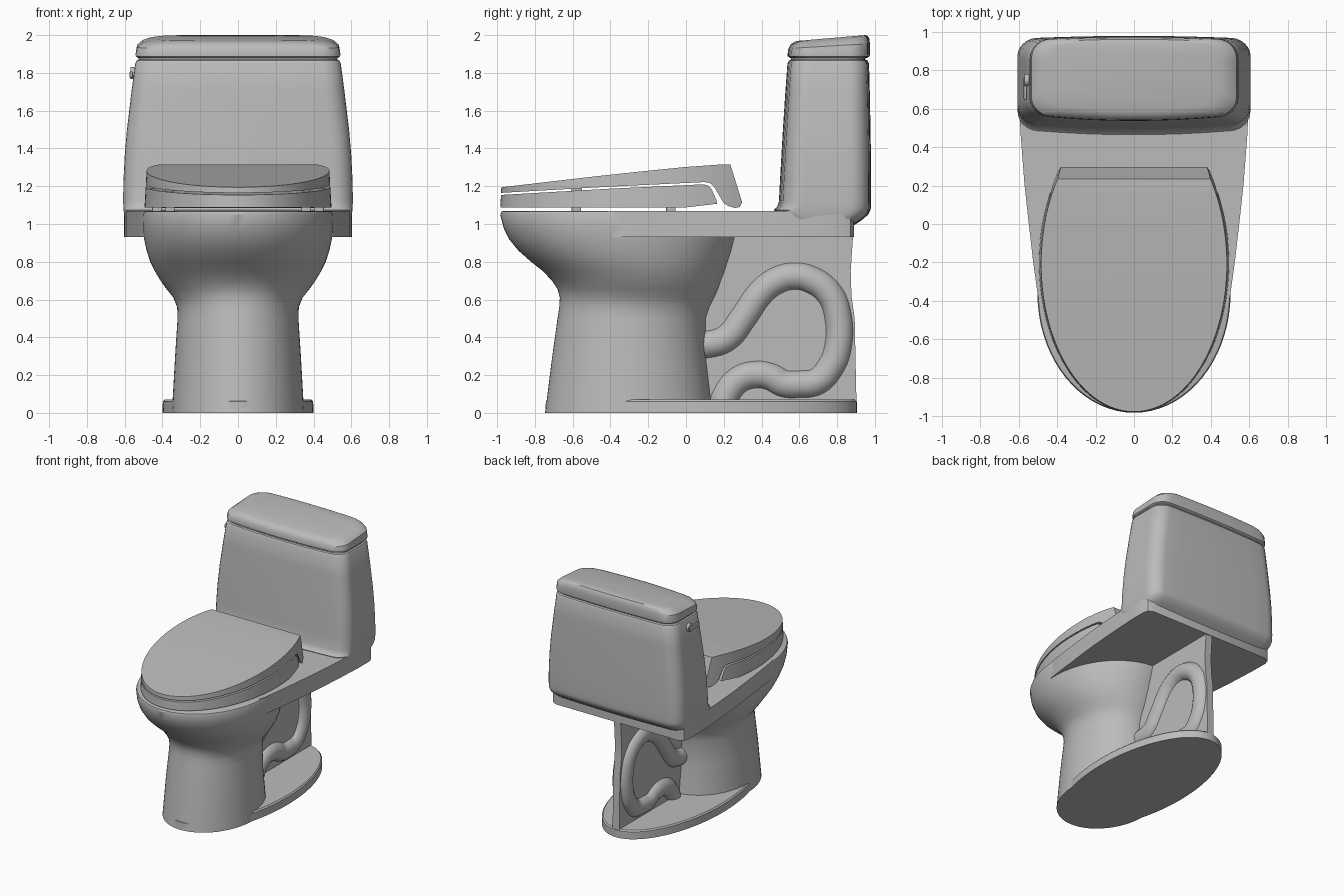
import bpy, bmesh
from math import sin, cos, pi, radians
from mathutils import Matrix

scene = bpy.context.scene
if "Cube" in scene.objects:
    bpy.data.objects.remove(scene.objects["Cube"], do_unlink=True)

porcelain = bpy.data.materials.new("grey_porcelain")
porcelain.use_nodes = True
GREY = (0.5, 0.5, 0.5, 1)
porcelain.diffuse_color = GREY
porcelain.node_tree.nodes["Principled BSDF"].inputs["Base Color"].default_value = GREY


def finish(obj, angle=32):
    obj.data.materials.clear()
    obj.data.materials.append(porcelain)
    bpy.ops.object.select_all(action="DESELECT")
    obj.select_set(True)
    bpy.context.view_layer.objects.active = obj
    bpy.ops.object.shade_smooth_by_angle(angle=radians(angle))
    return obj


def to_object(name, bm):
    bmesh.ops.recalc_face_normals(bm, faces=bm.faces)
    mesh = bpy.data.meshes.new(name)
    bm.to_mesh(mesh)
    bm.free()
    obj = bpy.data.objects.new(name, mesh)
    scene.collection.objects.link(obj)
    return finish(obj)


def loft(name, rings):
    """Skin a stack of equal-length rings and cap both ends."""
    bm = bmesh.new()
    rows = [[bm.verts.new(p) for p in ring] for ring in rings]
    n = len(rows[0])
    for a, b in zip(rows, rows[1:]):
        for i in range(n):
            j = (i + 1) % n
            bm.faces.new((a[i], a[j], b[j], b[i]))
    bm.faces.new(rows[0])
    bm.faces.new(rows[-1])
    return to_object(name, bm)


def side_prism(name, profile, half):
    """Extrude a (y, z) profile symmetrically across x."""
    return loft(name, [[(x, y, z) for y, z in profile] for x in (-half, half)])


def ellipse(z, front, back, w, n=72):
    c, r = (front + back) / 2, (back - front) / 2
    return [(w * cos(2 * pi * i / n), c + r * sin(2 * pi * i / n), z) for i in range(n)]


def round_rect(z, w, y0, y1, r=0.1, bow_front=0.03, bow_back=0.015, tilt=0):
    """Rounded rectangle with bowed front and back, optionally tilted back to front."""
    pts = []
    corners = ((w - r, y1 - r), (r - w, y1 - r), (r - w, y0 + r), (w - r, y0 + r))
    for k, (cx, cy) in enumerate(corners):
        for i in range(7):
            a = (k + i / 6) * pi / 2
            pts.append((cx + r * cos(a), cy + r * sin(a)))
        nx, ny = corners[(k + 1) % 4]
        a = (k + 1) * pi / 2
        for i in range(1, 8):
            t = i / 8
            pts.append((cx + (nx - cx) * t + r * cos(a), cy + (ny - cy) * t + r * sin(a)))
    mid, ring = (y0 + y1) / 2, []
    for x, y in pts:
        f = (y - mid) / (y1 - mid)
        y -= f * (x / w) ** 2 * (bow_back if f > 0 else bow_front)
        ring.append((x, y, z + tilt * (y - y1)))
    return ring


# Oval foot plate
loft("foot_plate", [ellipse(0, -0.745, 0.905, 0.40), ellipse(0.06, -0.742, 0.905, 0.398),
                    ellipse(0.07, -0.73, 0.895, 0.388)])

# Pedestal flaring into the bowl: z, front, back, half width
bowl_rows = [
    (0, -0.746, 0.14, 0.35), (0.3, -0.708, 0.105, 0.333), (0.5, -0.68, 0.105, 0.32),
    (0.56, -0.671, 0.125, 0.322), (0.61, -0.668, 0.15, 0.342), (0.655, -0.68, 0.17, 0.378),
    (0.7, -0.71, 0.185, 0.41), (0.75, -0.757, 0.205, 0.44), (0.8, -0.82, 0.22, 0.465),
    (0.86, -0.888, 0.24, 0.484), (0.92, -0.937, 0.255, 0.497), (0.98, -0.966, 0.26, 0.504),
    (1.05, -0.983, 0.26, 0.503), (1.065, -0.978, 0.255, 0.498), (1.07, -0.965, 0.24, 0.485)]
loft("bowl", [ellipse(*row) for row in bowl_rows])

# Tapered deck carrying the tank
deck_half = [(0.475, -0.46), (0.5, -0.38), (0.525, -0.2), (0.548, 0), (0.57, 0.2),
             (0.59, 0.46), (0.602, 0.7), (0.603, 0.83), (0.59, 0.87), (0.55, 0.89)]
deck_outline = deck_half + [(-x, y) for x, y in reversed(deck_half)]
loft("deck", [[(x, y, z) for x, y in deck_outline] for z in (0.93, 1.07)])

# Upright web behind the pedestal
side_prism("rear_web", [(0, 0.03), (0.903, 0.03), (0.893, 0.5), (0.876, 0.62), (0.872, 0.75),
                        (0.885, 0.95), (0, 0.95)], 0.03)

# Looping drain pipe
pipe_path = [(0.02, 0.365), (0.13, 0.365), (0.22, 0.4), (0.3, 0.5), (0.4, 0.64), (0.48, 0.7),
             (0.57, 0.724), (0.67, 0.702), (0.76, 0.63), (0.803, 0.52), (0.803, 0.34),
             (0.76, 0.235), (0.69, 0.165), (0.6, 0.152), (0.52, 0.155), (0.45, 0.19),
             (0.37, 0.203), (0.28, 0.175), (0.215, 0.1), (0.19, 0.03)]
curve = bpy.data.curves.new("drain_pipe", "CURVE")
curve.dimensions = "3D"
curve.bevel_depth = 0.077
curve.bevel_resolution = 6
curve.resolution_u = 6
spline = curve.splines.new("BEZIER")
spline.bezier_points.add(len(pipe_path) - 1)
for point, (y, z) in zip(spline.bezier_points, pipe_path):
    point.co = (0, y, z)
    point.handle_left_type = point.handle_right_type = "AUTO"
pipe = bpy.data.objects.new("drain_pipe", curve)
scene.collection.objects.link(pipe)
bpy.ops.object.select_all(action="DESELECT")
pipe.select_set(True)
bpy.context.view_layer.objects.active = pipe
bpy.ops.object.convert(target="MESH")
finish(bpy.context.view_layer.objects.active, 60)

# Tank: z, half width, front, back
tank_rows = [
    (0.99, 0.585, 0.52, 0.885), (1.02, 0.597, 0.5, 0.93), (1.05, 0.603, 0.48, 0.965),
    (1.075, 0.606, 0.465, 0.977), (1.09, 0.607, 0.482, 0.979), (1.12, 0.608, 0.492, 0.98),
    (1.22, 0.607, 0.497, 0.98), (1.36, 0.6, 0.505, 0.979), (1.5, 0.588, 0.513, 0.977),
    (1.7, 0.564, 0.526, 0.973), (1.85, 0.544, 0.537, 0.969), (1.865, 0.537, 0.545, 0.962),
    (1.87, 0.526, 0.555, 0.95), (1.89, 0.526, 0.555, 0.95)]
loft("tank", [round_rect(*row) for row in tank_rows])

# Tank cover with a sloping, chamfered top
cover_rows = [
    (1.88, 0.53, 0.55, 0.96, 0), (1.888, 0.541, 0.538, 0.972, 0),
    (1.9, 0.542, 0.538, 0.974, 0), (1.955, 0.534, 0.542, 0.974, 0.06),
    (1.982, 0.505, 0.552, 0.97, 0.08), (1.995, 0.465, 0.57, 0.962, 0.085),
    (2.0, 0.43, 0.59, 0.95, 0.085)]
loft("tank_cover", [round_rect(z, w, a, b, tilt=t) for z, w, a, b, t in cover_rows])


def trim_to_oval(obj):
    """Keep only the part of a side profile that lies inside the seat oval."""
    cutter = loft("oval_cutter", [ellipse(1.0, -0.987, 0.587, 0.5, 128),
                                  ellipse(1.4, -0.968, 0.568, 0.477, 128)])
    cutter.hide_render = True
    mod = obj.modifiers.new("trim", "BOOLEAN")
    mod.operation, mod.solver, mod.object = "INTERSECT", "EXACT", cutter
    bpy.ops.object.select_all(action="DESELECT")
    obj.select_set(True)
    bpy.context.view_layer.objects.active = obj
    bpy.ops.object.modifier_apply(modifier=mod.name)
    bpy.data.objects.remove(cutter, do_unlink=True)
    finish(obj)


# Seat and closed lid as side profiles (y, z)
seat = side_prism("seat", [(-1.1, 1.087), (0, 1.088), (0.165, 1.107), (0.16, 1.13), (0.135, 1.185),
                           (0.12, 1.203), (0.09, 1.21), (-0.4, 1.187), (-1.1, 1.147)], 0.7)
lid = side_prism("lid", [(-1.1, 1.158), (-0.4, 1.198), (0.1, 1.222), (0.13, 1.215), (0.15, 1.195),
                         (0.2, 1.11), (0.225, 1.095), (0.26, 1.085), (0.285, 1.09), (0.297, 1.115),
                         (0.235, 1.315), (0.17, 1.314), (0, 1.302), (-0.25, 1.277),
                         (-0.5, 1.25), (-1.1, 1.18)], 0.7)
trim_to_oval(seat)
trim_to_oval(lid)


def block(name, centre, size, bevel):
    bm = bmesh.new()
    bmesh.ops.create_cube(bm, size=1, matrix=Matrix.Translation(centre) @ Matrix.Diagonal((*size, 1)))
    bmesh.ops.bevel(bm, geom=bm.edges[:], offset=bevel, segments=2, affect="EDGES", profile=0.5)
    return to_object(name, bm)


# Bumpers under the seat and under the lid
for side, label in ((1, "left"), (-1, "right")):
    block(f"front_bumper_{label}", (side * 0.36, -0.58, 1.079), (0.05, 0.05, 0.03), 0.004)
    block(f"rear_bumper_{label}", (side * 0.43, -0.08, 1.079), (0.05, 0.05, 0.03), 0.004)
    block(f"lid_bumper_{label}", (side * 0.36, -0.58, 1.182), (0.05, 0.06, 0.03), 0.004)

# Flush lever on the right side of the tank
bm = bmesh.new()
bmesh.ops.create_cone(bm, cap_ends=True, segments=20, radius1=0.032, radius2=0.032, depth=0.05,
                      matrix=Matrix.Translation((-0.545, 0.75, 1.8)) @ Matrix.Rotation(pi / 2, 4, "Y"))
to_object("lever_hub", bm)
block("flush_lever", (-0.566, 0.705, 1.79), (0.018, 0.12, 0.035), 0.007)
